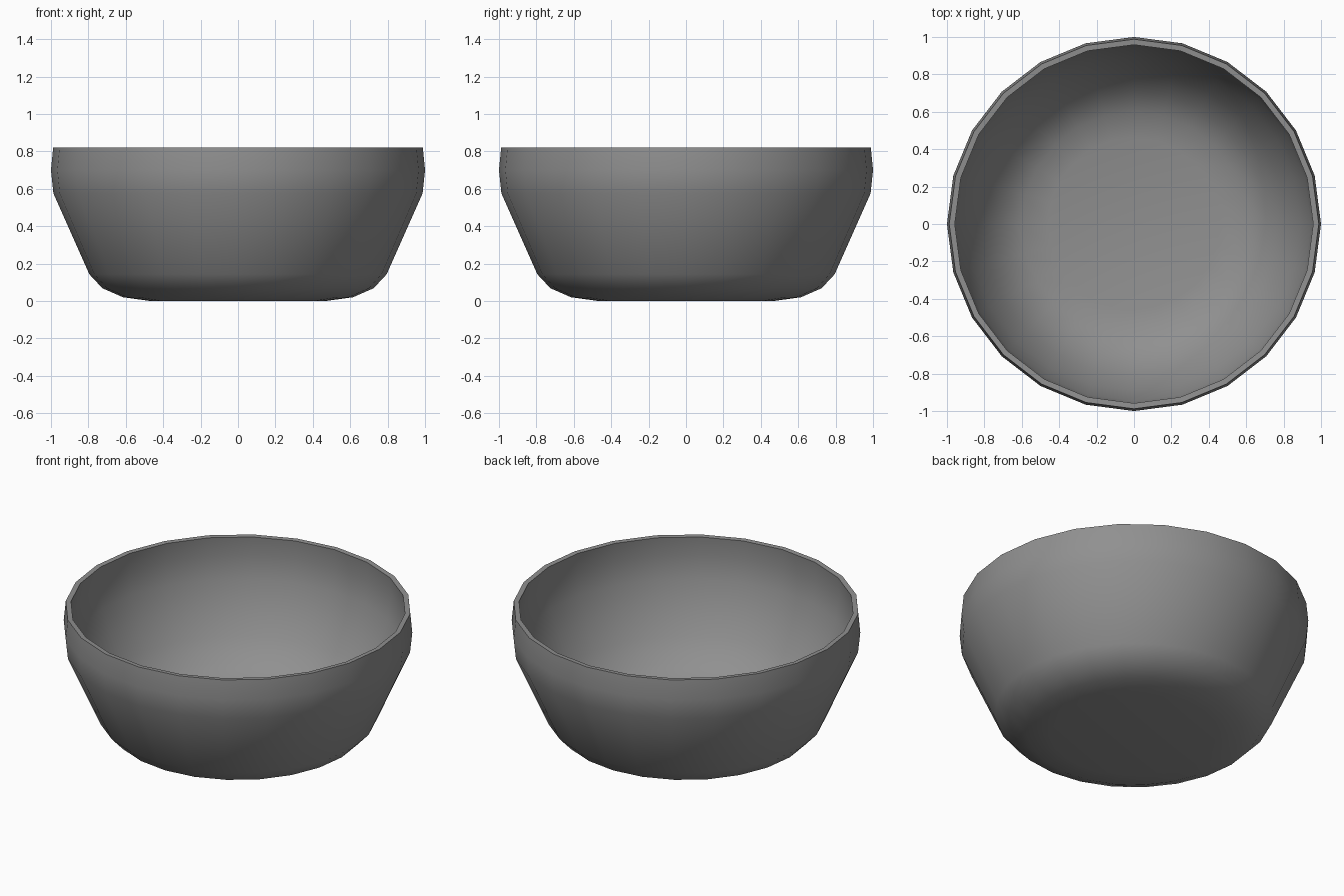
import bpy, bmesh, math

if "Cube" in bpy.data.objects:
    bpy.data.objects.remove(bpy.data.objects["Cube"])

SIDES = 24
# Outer wall from base to rim, then rounded inner wall down to the floor (radius, height)
PROFILE = [
    (0.47, 0.0), (0.615, 0.02), (0.725, 0.068), (0.795, 0.143),
    (0.987, 0.575), (1.0, 0.70), (0.988, 0.82),
    (0.958, 0.818), (0.968, 0.70), (0.945, 0.56), (0.89, 0.41),
    (0.81, 0.26), (0.71, 0.14), (0.60, 0.075), (0.46, 0.045),
]


def ring(bm, r, z):
    step = 2 * math.pi / SIDES
    return [bm.verts.new((r * math.cos(i * step), r * math.sin(i * step), z))
            for i in range(SIDES)]


# Bowl shell
bm = bmesh.new()
rings = [ring(bm, r, z) for r, z in PROFILE]
for a, b in zip(rings, rings[1:]):
    for i in range(SIDES):
        j = (i + 1) % SIDES
        bm.faces.new((a[i], a[j], b[j], b[i]))

# Flat underside and inner floor
bm.faces.new(list(reversed(rings[0])))
bm.faces.new(rings[-1])
bmesh.ops.recalc_face_normals(bm, faces=bm.faces[:])

mesh = bpy.data.meshes.new("bowl")
bm.to_mesh(mesh)
bm.free()
bowl = bpy.data.objects.new("bowl", mesh)
bpy.context.collection.objects.link(bowl)

# Dark grey finish
grey = bpy.data.materials.new("dark_grey")
grey.diffuse_color = (0.28, 0.28, 0.28, 1)
grey.use_nodes = True
grey.node_tree.nodes["Principled BSDF"].inputs["Base Color"].default_value = grey.diffuse_color
mesh.materials.append(grey)

# Smooth walls with a crisp rim
bpy.context.view_layer.objects.active = bowl
bowl.select_set(True)
bpy.ops.object.shade_smooth_by_angle(angle=math.radians(40))
